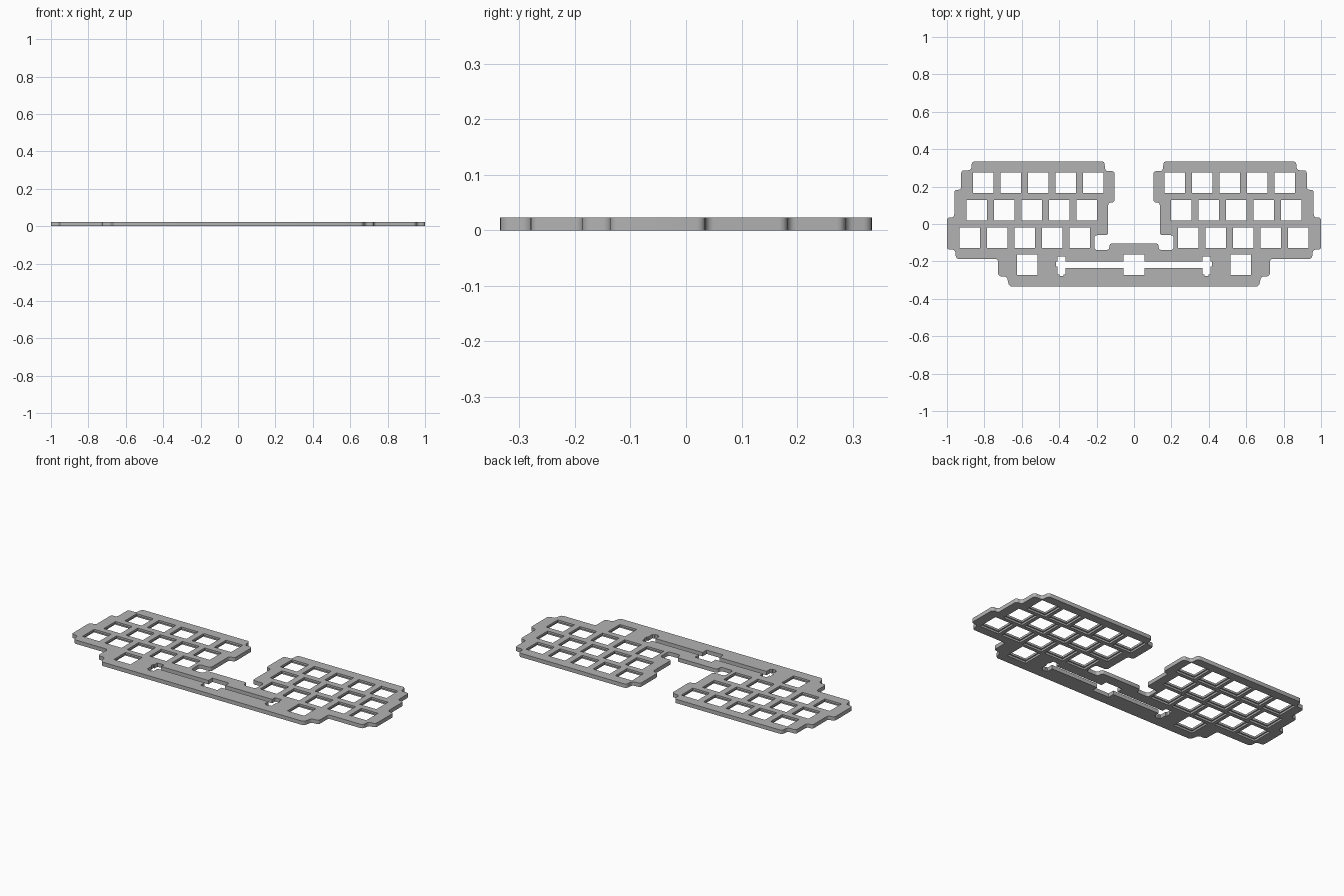
import bpy
import bmesh
import math

cube = bpy.data.objects.get("Cube")
if cube:
    bpy.data.objects.remove(cube)

THICK = 0.023
LIP = 0.011          # height where the underside recesses stop
PITCH = 0.147
HOLE = 0.11
RECESS = 0.125

grey = bpy.data.materials.new("plate grey")
grey.use_nodes = True
colour = (0.45, 0.45, 0.45, 1)
grey.diffuse_color = colour
grey.node_tree.nodes["Principled BSDF"].inputs["Base Color"].default_value = colour


def mirrored(half):
    """Close a right-hand path with its mirror image."""
    return half + [(-x, y) for x, y in reversed(half)]


def square(x, y, size):
    h = size / 2
    return [(x - h, y - h), (x + h, y - h), (x + h, y + h), (x - h, y + h)]


def prism(name, outlines, z0, z1, rounding=0):
    """Extrude flat outlines between two heights, optionally rounding corners."""
    bm = bmesh.new()
    for outline in outlines:
        bm.faces.new([bm.verts.new((x, y, z0)) for x, y in outline])
    if rounding:
        bmesh.ops.bevel(bm, geom=bm.verts[:], offset=rounding, segments=4,
                        profile=0.5, affect='VERTICES')
    ext = bmesh.ops.extrude_face_region(bm, geom=bm.faces[:], use_keep_orig=True)
    top = [v for v in ext["geom"] if isinstance(v, bmesh.types.BMVert)]
    bmesh.ops.translate(bm, verts=top, vec=(0, 0, z1 - z0))
    bmesh.ops.recalc_face_normals(bm, faces=bm.faces[:])
    mesh = bpy.data.meshes.new(name)
    bm.to_mesh(mesh)
    bm.free()
    mesh.materials.append(grey)
    obj = bpy.data.objects.new(name, mesh)
    bpy.context.collection.objects.link(obj)
    return obj


# Plate outline: central bay, stepped inner edge, top, stepped outer edge, bottom
outline = mirrored([
    (.132, -.104), (.132, -.139), (.212, -.139), (.212, -.06), (.138, -.06),
    (.138, .115), (.104, .115), (.104, .283), (.154, .283), (.158, .335),
    (.866, .335), (.871, .287), (.924, .287), (.924, .183), (.961, .183),
    (.961, .035), (1, .035), (1, -.137), (.957, -.137), (.951, -.187),
    (.726, -.187), (.726, -.28), (.68, -.28), (.667, -.335)])
plate = prism("key_plate", [outline], 0, THICK, 0.015)

# Key openings: three staggered rows of five per side, plus one thumb key
centres = [(.571, -.218)]
for row in range(3):
    for col in range(5):
        centres.append((.217 + row * PITCH / 4 + col * PITCH, .221 - row * PITCH))
centres += [(-x, y) for x, y in centres]

# Wide key opening: central switch, stabiliser slot and stepped end pockets
wide = mirrored([
    (.055, -.163), (.055, -.2), (.365, -.2), (.365, -.174), (.409, -.174),
    (.409, -.2), (.416, -.2), (.416, -.228), (.409, -.228), (.409, -.27),
    (.397, -.27), (.397, -.277), (.377, -.277), (.377, -.27), (.365, -.27),
    (.365, -.235), (.055, -.235), (.055, -.273)])

cutters = [
    prism("recess_cutter", [square(x, y, RECESS) for x, y in centres], -0.02, LIP),
    prism("hole_cutter", [square(x, y, HOLE) for x, y in centres], -0.02, 0.05),
    prism("wide_key_cutter", [wide], -0.02, 0.05),
]
for cutter in cutters:
    cutter.hide_render = True
    mod = plate.modifiers.new(cutter.name, 'BOOLEAN')
    mod.operation = 'DIFFERENCE'
    mod.solver = 'EXACT'
    mod.object = cutter

# Apply the cuts and discard the cutters
bpy.ops.object.select_all(action='DESELECT')
plate.select_set(True)
bpy.context.view_layer.objects.active = plate
for cutter in cutters:
    bpy.ops.object.modifier_apply(modifier=cutter.name)
    bpy.data.objects.remove(cutter)
bpy.ops.object.shade_smooth_by_angle(angle=math.radians(30))
